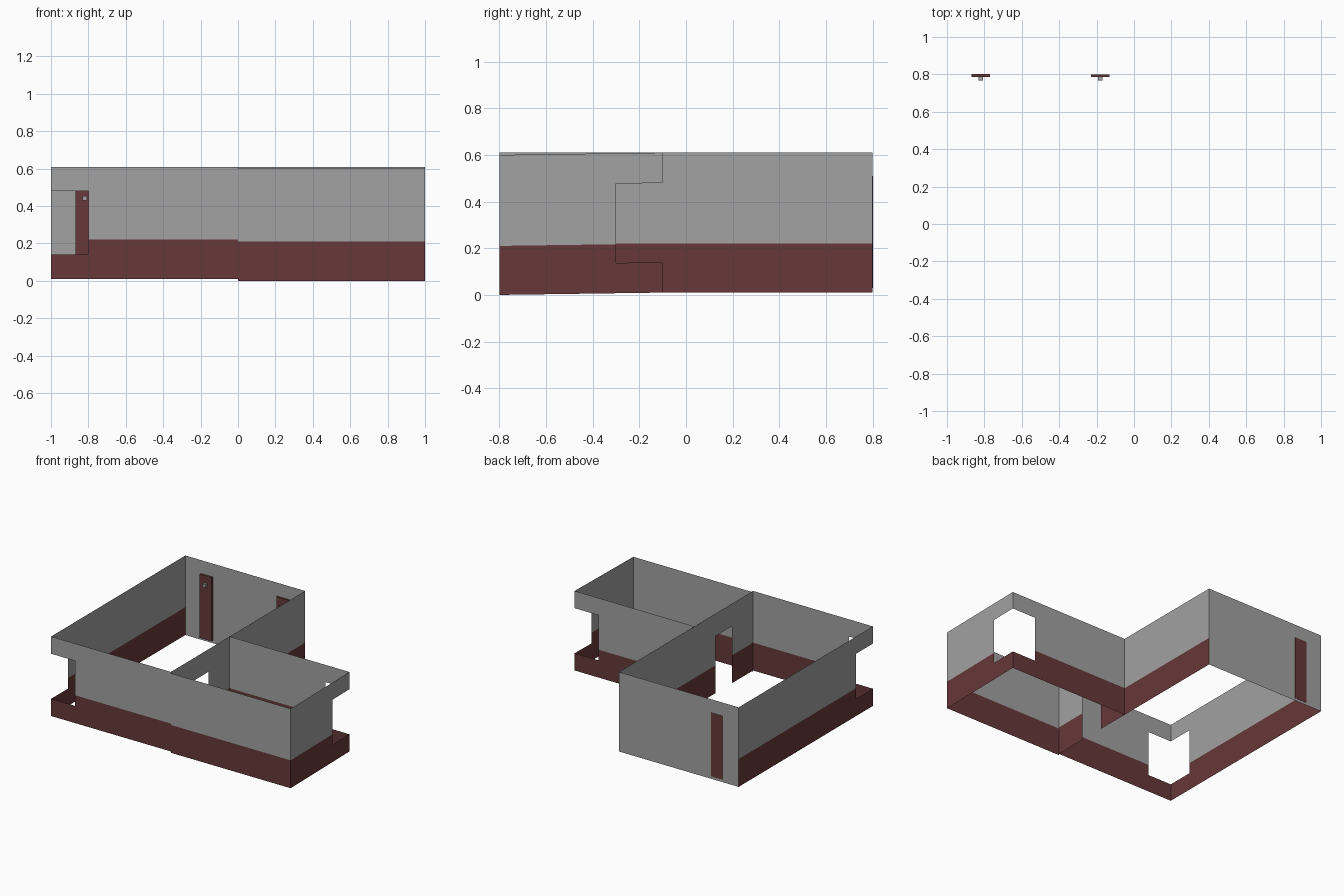
import bpy, bmesh
from mathutils import Vector

if "Cube" in bpy.data.objects:
    bpy.data.objects.remove(bpy.data.objects["Cube"])


def material(name, rgb):
    m = bpy.data.materials.new(name)
    m.diffuse_color = (*rgb, 1)
    m.use_nodes = True
    m.node_tree.nodes["Principled BSDF"].inputs["Base Color"].default_value = m.diffuse_color
    return m


GREY = material("wall_grey", (0.36, 0.36, 0.36))
BROWN = material("dark_red_brown", (0.135, 0.04, 0.04))
HEIGHT, DADO = 0.60, 0.21      # measured from the foot of each wall


def finish(name, bm, mats):
    me = bpy.data.meshes.new(name)
    bm.to_mesh(me)
    bm.free()
    for m in mats:
        me.materials.append(m)
    ob = bpy.data.objects.new(name, me)
    bpy.context.collection.objects.link(ob)
    return ob


def wall(name, start, end, base=(0.01, 0.01), hole=None, dado=True):
    """Thin wall sheet; hole = (u0, u1, z0, z1) along its length and height."""
    a, b = Vector((*start, base[0])), Vector((*end, base[1]))
    length = (Vector(end) - Vector(start)).length
    us, zs = {0, length}, {0, HEIGHT}
    if dado:
        zs.add(DADO)
    if hole:
        us |= set(hole[:2])
        zs |= set(hole[2:])
    us, zs = sorted(us), sorted(zs)
    bm = bmesh.new()
    grid = [[bm.verts.new(a.lerp(b, u / length) + Vector((0, 0, z))) for z in zs]
            for u in us]
    for i in range(len(us) - 1):
        for j in range(len(zs) - 1):
            u, z = (us[i] + us[i + 1]) / 2, (zs[j] + zs[j + 1]) / 2
            if hole and hole[0] < u < hole[1] and hole[2] < z < hole[3]:
                continue
            f = bm.faces.new((grid[i][j], grid[i + 1][j],
                              grid[i + 1][j + 1], grid[i][j + 1]))
            f.material_index = 1 if dado and z < DADO else 0
    bmesh.ops.delete(bm, geom=[v for v in bm.verts if not v.link_faces],
                     context='VERTS')
    return finish(name, bm, (GREY, BROWN))


def box(name, lo, hi, mat):
    bm = bmesh.new()
    bmesh.ops.create_cube(bm, size=1)
    for v in bm.verts:
        v.co = Vector([l + (c + 0.5) * (h - l) for l, h, c in zip(lo, hi, v.co)])
    return finish(name, bm, (mat,))


# Large left room, with a window wrapping its front left corner
W0, W1 = 0.13, 0.47
wall("left_room_front_wall", (-1, -0.8), (0, -0.8), hole=(0, 0.2, W0, W1))
wall("left_room_side_wall", (-1, 0.8), (-1, -0.8), hole=(1.4, 1.6, W0, W1))
wall("left_room_back_wall", (0, 0.8), (-1, 0.8), dado=False)

# Dividing wall with a doorway
wall("dividing_wall", (0, -0.8), (0, 0.8), hole=(0.25, 0.45, 0, 0.43))

# Small right room, with a window wrapping its back right corner
wall("right_room_front_wall", (0, -0.8), (1, -0.8), base=(0, 0))
wall("right_room_side_wall", (1, -0.8), (1, -0.1), base=(0, 0.01),
     hole=(0.5, 0.7, W0, W1))
wall("right_room_back_wall", (1, -0.1), (0, -0.1), hole=(0, 0.2, W0, W1))

# Two narrow panels with knobs on the back wall
for side, x, back in (("left", -0.82, 0.802), ("right", -0.18, 0.799)):
    box(side + "_panel", (x - 0.05, 0.785, 0.03), (x + 0.05, back, 0.51), BROWN)
    box(side + "_knob", (x - 0.012, 0.766, 0.43), (x + 0.012, 0.785, 0.454), GREY)
